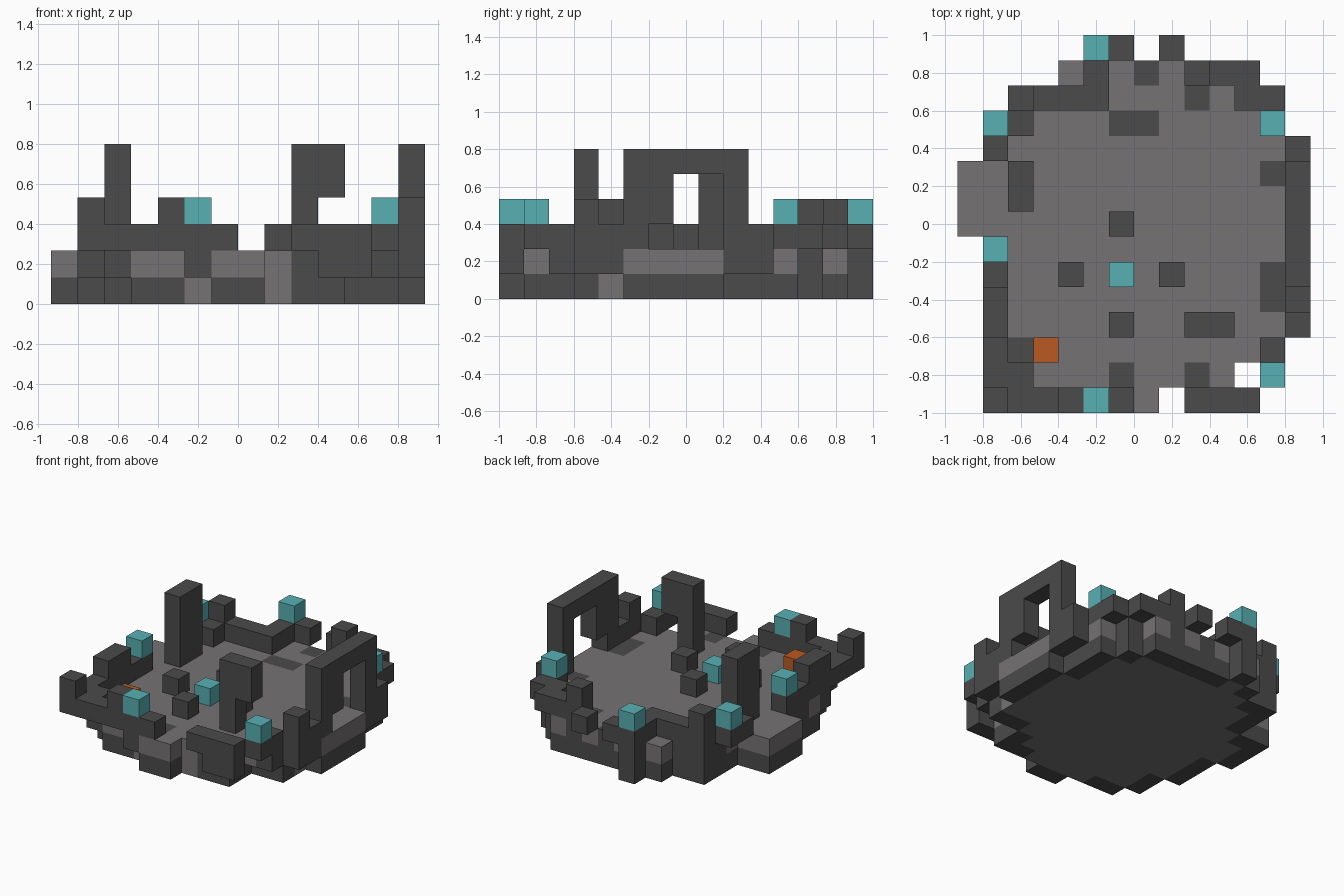
import bpy
import bmesh
from mathutils import Vector

if "Cube" in bpy.data.objects:
    bpy.data.objects.remove(bpy.data.objects["Cube"], do_unlink=True)

UNIT = 2 / 15
ORIGIN = Vector((-7, -7.5, 0))


def make_material(name, colour):
    mat = bpy.data.materials.new(name)
    mat.use_nodes = True
    mat.diffuse_color = (*colour, 1)
    mat.node_tree.nodes["Principled BSDF"].inputs["Base Color"].default_value = (*colour, 1)
    return mat


DARK, PALE, GLOW, EMBER = range(4)
MATERIALS = [
    make_material("dark stone", (.07, .07, .07)),
    make_material("pale stone", (.18, .17, .175)),
    make_material("teal crystal", (.098, .434, .456)),
    make_material("ember orange", (.5, .1, .016)),
]

# Every part is a set of unit blocks: part name -> {cell: colour}
parts = {}


def fill(part, colour, xs, ys, zs):
    """Fill a box of blocks; each range is one index or an inclusive pair."""
    def span(r):
        return range(r, r + 1) if isinstance(r, int) else range(r[0], r[1] + 1)
    cells = parts.setdefault(part, {})
    for x in span(xs):
        for y in span(ys):
            for z in span(zs):
                cells[x, y, z] = colour


def recolour(part, colour, z, spots):
    for xs, ys in spots:
        fill(part, colour, xs, ys, z)


# Foundation: rounded slab, pale inside with a dark rim
foundation_rows = [(6, 7), (3, 10), (2, 10), (2, 12), (1, 12), (1, 13), (1, 13), (0, 13),
                   (0, 13), (0, 12), (2, 12), (2, 12), (2, 11), (4, 10), (5, 5)]
for row, span in enumerate(foundation_rows):
    fill("foundation", PALE, span, row, 0)
slab = parts["foundation"]
rim = [(x, y) for x, y, z in slab
       if any((x + dx, y + dy, z) not in slab for dx, dy in ((1, 0), (-1, 0), (0, 1), (0, -1)))]
recolour("foundation", DARK, 0, rim)
recolour("foundation", PALE, 0, [(5, 1), (8, 1), (12, 4)])

# Floor: pale paving with dark slabs set flush
floor_rows = [(5, 7), (2, 10), (2, 12), (1, 13), (1, 13), (1, 13), (1, 13), (0, 13),
              (0, 13), (0, 13), (2, 13), (2, 12), (2, 11), (4, 10), (5, 5)]
for row, span in enumerate(floor_rows):
    fill("floor", PALE, span, row, 1)
recolour("floor", DARK, 1, [
    (5, 0), ((10, 11), 0), (2, (1, 2)), (6, 1), (9, 1), (12, 2), (1, 3), (13, (3, 4)),
    (12, (4, 5)), (1, (5, 6)), (12, 9), (13, (9, 10)), (2, 11), ((6, 7), 11),
    ((2, 3), 12), (9, 12), (11, 12), (5, 13), (7, 13), (9, 13), (5, 14)])

# Broken outer walls
fill("front_wall", DARK, (1, 6), 0, 2)
fill("front_wall", DARK, (9, 11), 0, 2)
for x in (1, 4):
    fill("front_wall", DARK, x, 0, 3)
fill("right_wall", DARK, 1, (1, 6), 2)
fill("right_wall", DARK, 2, 1, 2)
fill("right_wall", DARK, 1, (3, 4), 3)
fill("right_wall", DARK, 1, (10, 11), 2)
fill("right_wall", DARK, 2, 11, 2)
fill("left_wall", DARK, 12, (1, 2), 2)
fill("left_wall", DARK, 13, (3, 4), 2)
fill("left_wall", DARK, 13, 3, 3)
fill("left_wall", DARK, 13, 10, 2)
fill("left_wall", DARK, 12, (11, 12), 2)
fill("back_wall", DARK, (2, 5), 12, 2)
fill("back_wall", DARK, 2, 12, 3)
fill("back_wall", DARK, 5, (13, 14), 2)
fill("back_wall", DARK, 6, 14, 2)
fill("back_wall", DARK, 8, 14, 2)
fill("back_wall", DARK, 11, 12, 2)
fill("back_wall", DARK, (9, 11), 13, 2)
fill("back_wall", DARK, 9, 13, 3)

# Archway on the left side
fill("archway", DARK, 13, 5, (2, 5))
fill("archway", DARK, 13, 6, (3, 5))
fill("archway", DARK, 13, (7, 8), 5)
fill("archway", DARK, 13, 9, (2, 5))

# Tall ruined pillars
fill("tower", DARK, 2, (8, 9), (2, 5))
fill("hooked_pillar", DARK, 9, 3, (2, 5))
fill("hooked_pillar", DARK, 10, 3, (4, 5))

# Central shrine: crystal ringed by four stones
fill("shrine_crystal", GLOW, 6, 5, 2)
for x, y in ((4, 5), (8, 5), (6, 3), (6, 7)):
    fill("shrine_stones", DARK, x, y, 2)

# Crystals on the walls, and the ember block
for x, y in ((5, 0), (12, 1), (1, 6), (1, 11), (12, 11), (5, 14)):
    fill("wall_crystals", GLOW, x, y, 3)
fill("ember_block", EMBER, 3, 2, 2)

occupied = {cell for cells in parts.values() for cell in cells}


def build(name, cells):
    """Make one mesh from the exposed sides of the part's blocks."""
    bm = bmesh.new()
    corners = {}

    def vert(p):
        key = tuple(round(c) for c in p)
        if key not in corners:
            corners[key] = bm.verts.new((Vector(key) + ORIGIN) * UNIT)
        return corners[key]

    for cell, colour in cells.items():
        for axis in range(3):
            for side in (0, 1):
                near = list(cell)
                near[axis] += 2 * side - 1
                if tuple(near) in occupied:
                    continue
                start = Vector(cell)
                start[axis] += side
                u, v = Vector((0, 0, 0)), Vector((0, 0, 0))
                u[(axis + 1) % 3] = v[(axis + 2) % 3] = 1
                loop = [start, start + u, start + u + v, start + v]
                if not side:
                    loop.reverse()
                face = bm.faces.new([vert(p) for p in loop])
                face.material_index = colour
    mesh = bpy.data.meshes.new(name)
    bm.to_mesh(mesh)
    bm.free()
    for mat in MATERIALS:
        mesh.materials.append(mat)
    bpy.context.collection.objects.link(bpy.data.objects.new(name, mesh))


for part_name, part_cells in parts.items():
    build(part_name, part_cells)
